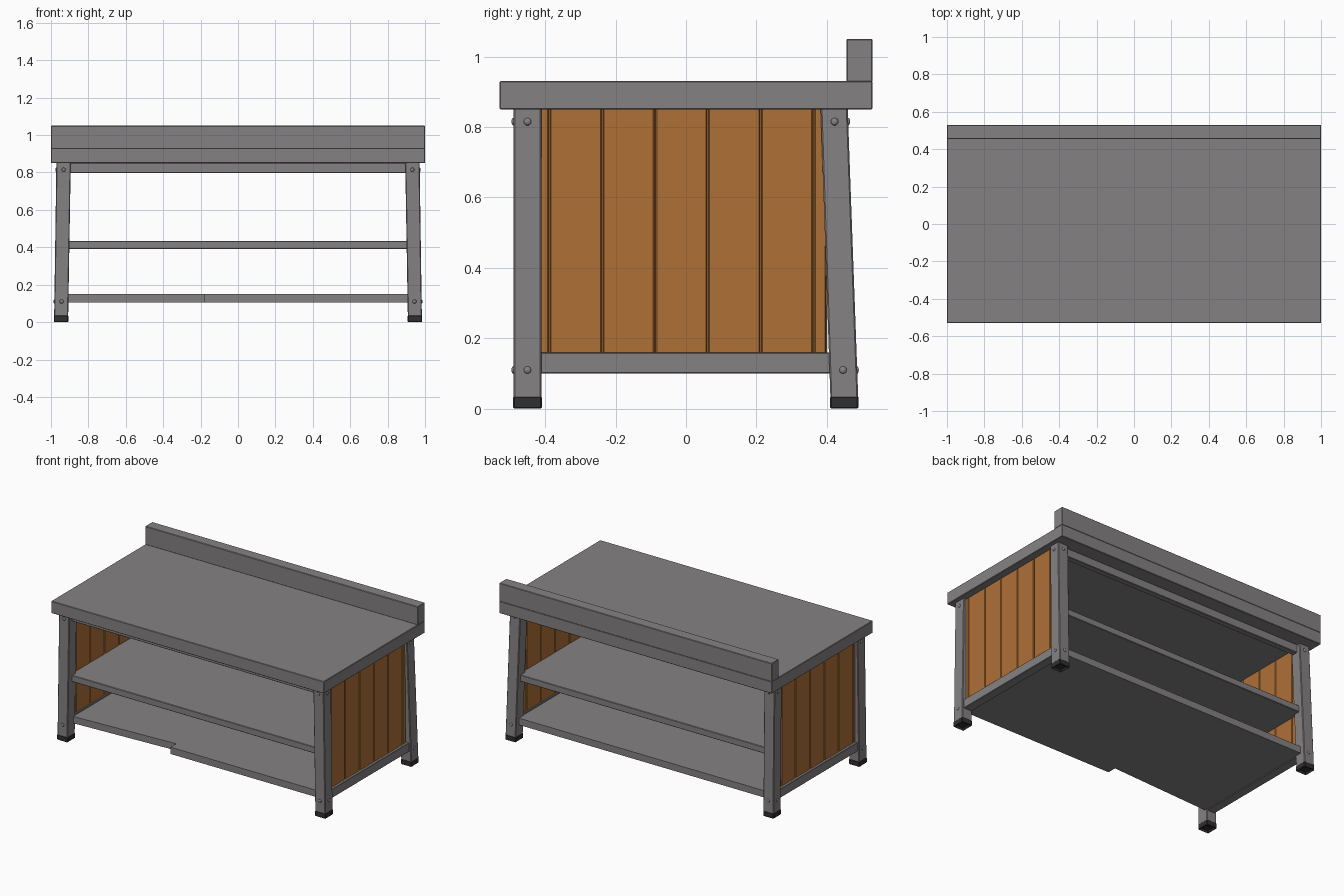
import bpy, bmesh
from mathutils import Matrix, Vector

if "Cube" in bpy.data.objects:
    bpy.data.objects.remove(bpy.data.objects["Cube"])


def material(name, rgb):
    m = bpy.data.materials.new(name)
    m.diffuse_color = (*rgb, 1)
    m.use_nodes = True
    m.node_tree.nodes["Principled BSDF"].inputs["Base Color"].default_value = m.diffuse_color
    return m


STEEL = material("grey_steel", (0.235, 0.222, 0.225))
WOOD = material("orange_wood", (0.42, 0.16, 0.037))
RUBBER = material("black_rubber", (0.03, 0.03, 0.03))


def finish(name, bm, mat, bevel=0.0):
    bmesh.ops.recalc_face_normals(bm, faces=bm.faces)
    if bevel:
        bmesh.ops.bevel(bm, geom=bm.edges[:], offset=bevel, segments=1, affect='EDGES')
    me = bpy.data.meshes.new(name)
    bm.to_mesh(me)
    bm.free()
    me.materials.append(mat)
    ob = bpy.data.objects.new(name, me)
    bpy.context.collection.objects.link(ob)
    return ob


def prism(name, low, high, z0, z1, mat, bevel=0.003):
    """Solid between two outlines (lists of x, y) at heights z0 and z1."""
    bm = bmesh.new()
    a = [bm.verts.new((x, y, z0)) for x, y in low]
    b = [bm.verts.new((x, y, z1)) for x, y in high]
    bm.faces.new(a[::-1])
    bm.faces.new(b)
    n = len(a)
    for i in range(n):
        bm.faces.new((a[i], a[(i + 1) % n], b[(i + 1) % n], b[i]))
    return finish(name, bm, mat, bevel)


def rect(x0, x1, y0, y1):
    return [(x0, y0), (x1, y0), (x1, y1), (x0, y1)]


def box(name, x0, x1, y0, y1, z0, z1, mat, bevel=0.003):
    r = rect(x0, x1, y0, y1)
    return prism(name, r, r, z0, z1, mat, bevel)


def bolt(name, pos, axis):
    """Low domed bolt head facing along axis."""
    bm = bmesh.new()
    rot = Vector((0, 0, 1)).rotation_difference(Vector(axis)).to_matrix().to_4x4()
    bmesh.ops.create_uvsphere(bm, u_segments=10, v_segments=6, radius=0.011,
                              matrix=Matrix.Translation(pos) @ rot @ Matrix.Diagonal((1, 1, 0.5, 1)))
    ob = finish(name, bm, STEEL)
    ob.data.shade_smooth()


# Worktop and raised back edge
box("worktop", -1, 1, -0.53, 0.53, 0.85, 0.93, STEEL)
box("backsplash", -1, 1, 0.455, 0.53, 0.928, 1.05, STEEL)

# Rails under the worktop
box("front_apron", -0.92, 0.92, -0.46, -0.42, 0.797, 0.852, STEEL)
box("back_apron", -0.92, 0.92, 0.395, 0.435, 0.797, 0.852, STEEL)

# Shelves; the lower one has a stepped front edge
box("middle_shelf", -0.93, 0.93, -0.45, 0.445, 0.39, 0.433, STEEL)
outline = [(-0.955, -0.43), (-0.18, -0.39), (-0.18, -0.45), (0.955, -0.45),
           (0.955, 0.455), (-0.955, 0.455)]
prism("lower_shelf", outline, outline, 0.105, 0.15, STEEL, 0)

for s, side in ((-1, "left"), (1, "right")):
    def span(a, b):
        return sorted((s * a, s * b))

    # Legs lean in slightly; the back ones also lean forward
    for pos, low, high in (("front", (-0.49, -0.41), (-0.49, -0.41)),
                           ("back", (0.41, 0.489), (0.382, 0.459))):
        leg = f"{side}_{pos}"
        prism(leg + "_leg", rect(*span(0.908, 0.983), *low),
              rect(*span(0.894, 0.971), *high), 0.03, 0.855, STEEL, 0.004)
        foot = box(leg + "_foot", *span(0.907, 0.985), low[0] - 0.001, low[1] + 0.001,
                   0, 0.036, RUBBER, 0.004)
        # Hollow underside of the foot
        bm = bmesh.new()
        bm.from_mesh(foot.data)
        bm.faces.ensure_lookup_table()
        base = min(bm.faces, key=lambda f: f.calc_center_median().z)
        bmesh.ops.inset_region(bm, faces=[base], thickness=0.012)
        bmesh.ops.translate(bm, verts=base.verts, vec=(0, 0, 0.012))
        bm.to_mesh(foot.data)
        bm.free()

        # Bolt heads on the outer and front or back faces
        for z in (0.11, 0.815):
            t = z / 0.85
            mid = sum(low) / 2 * (1 - t) + sum(high) / 2 * t
            edge = low[0] if pos == "front" else low[1] * (1 - t) + high[1] * t
            bolt(leg + "_side_bolt", (s * (0.983 - 0.012 * t), mid, z), (s, 0, 0))
            bolt(leg + "_end_bolt", (s * (0.945 - 0.013 * t), edge, z),
                 (0, -1 if pos == "front" else 1, 0))

    # Lower side rail
    box(side + "_side_rail", *span(0.91, 0.97), -0.42, 0.425, 0.10, 0.16, STEEL)

    # Planked side wall: thin core with bevelled boards showing on both faces
    box(side + "_panel_core", *span(0.93, 0.94), -0.43, 0.40, 0.155, 0.852, WOOD, 0)
    cuts = [-0.43, -0.388, -0.238, -0.088, 0.062, 0.212, 0.362, 0.40]
    for y0, y1 in zip(cuts, cuts[1:]):
        box(side + "_plank", *span(0.917, 0.953), y0 + 0.002, y1 - 0.002,
            0.155, 0.852, WOOD, 0.003)
